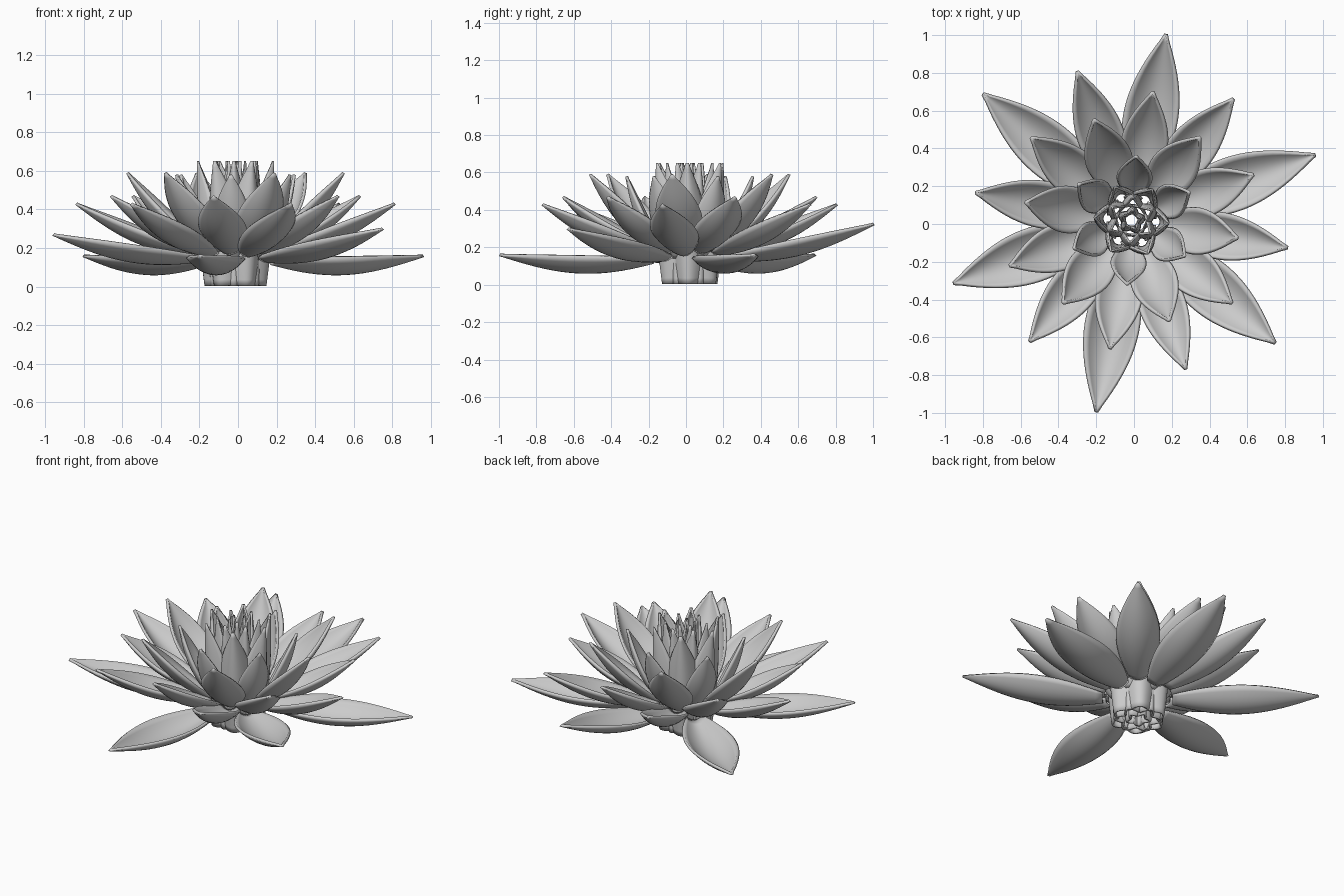
import bpy, math
from mathutils import Vector

if "Cube" in bpy.data.objects:
    bpy.data.objects.remove(bpy.data.objects["Cube"])

CX, CY = -0.013, 0.02   # flower axis


def petal(name, angle, base, tip, width, depth, start=0.11, power=0.95, thick=0.016, curl=0.0, rows=20, cols=12):
    """Boat-shaped petal from base (radius, z) to tip (radius, z); curl folds the edges inward."""
    a = math.radians(angle)
    out = Vector((math.cos(a), math.sin(a), 0))
    side = Vector((-math.sin(a), math.cos(a), 0))
    up = Vector((0, 0, 1))
    b = out * base[0] + up * base[1]
    t_ = out * tip[0] + up * tip[1]
    dr, dz = tip[0] - base[0], tip[1] - base[1]
    length = math.hypot(dr, dz)
    n = (up * dr - out * dz) / length            # inner / upper side
    verts, faces = [], []
    for i in range(rows + 1):
        t = i / rows
        f = max(0.03, math.sin(math.pi * (start + (1 - start) * t))) ** power
        w = width / 2 * f
        sag = depth * math.sin(math.pi * (0.1 + 0.9 * t))
        for j in range(cols + 1):
            s = 2 * j / cols - 1
            p = b.lerp(t_, t) + side * (w * s) - n * (sag * (1 - s * s)) + n * (curl * f * s * s)
            verts.append((p.x + CX, p.y + CY, p.z))
    for i in range(rows):
        for j in range(cols):
            k = i * (cols + 1) + j
            faces.append((k, k + cols + 1, k + cols + 2, k + 1))
    me = bpy.data.meshes.new(name)
    me.from_pydata(verts, [], faces)
    me.polygons.foreach_set("use_smooth", [True] * len(faces))
    ob = bpy.data.objects.new(name, me)
    bpy.context.collection.objects.link(ob)
    sol = ob.modifiers.new("thickness", 'SOLIDIFY')
    sol.thickness = thick
    sol.offset = 0
    return ob


def ring(name, count, first, *args, **kw):
    for i in range(count):
        petal(f"{name}_{i + 1}", first + i * 360 / count, *args, **kw)


# outermost petals: three lying flat, three slightly raised
ring("flat_outer_petal", 3, 19.6, (0.2, 0.145), (1.032, 0.16), 0.28, 0.085)
for i, z in enumerate((0.325, 0.27, 0.30)):
    petal(f"raised_outer_petal_{i + 1}", 79.5 + 120 * i, (0.2, 0.155), (1.0, z), 0.28, 0.075)

# rising rings of petals, alternating by half a step
ring("second_petal", 6, 50, (0.19, 0.18), (0.837, 0.43), 0.24, 0.07)
ring("third_petal", 6, 20.5, (0.18, 0.19), (0.687, 0.47), 0.24, 0.065)
ring("fourth_petal", 6, 50.5, (0.16, 0.19), (0.567, 0.59), 0.24, 0.06)
ring("fifth_petal", 6, 26, (0.13, 0.15), (0.338, 0.58), 0.18, 0.045)

# upright heart of the flower: deeply folded petals reaching down to the ground
heart = dict(start=0.2, power=0.95, thick=0.012)
ring("heart_petal", 6, 56, (0.15, 0.004), (0.195, 0.65), 0.2, 0.015, curl=0.09, **heart)
ring("inner_heart_petal", 6, 26, (0.13, 0.004), (0.12, 0.65), 0.14, 0.015, curl=0.09, **heart)
ring("core_petal", 5, 10, (0.065, 0.004), (0.05, 0.65), 0.08, 0.01, curl=0.05, **heart)
